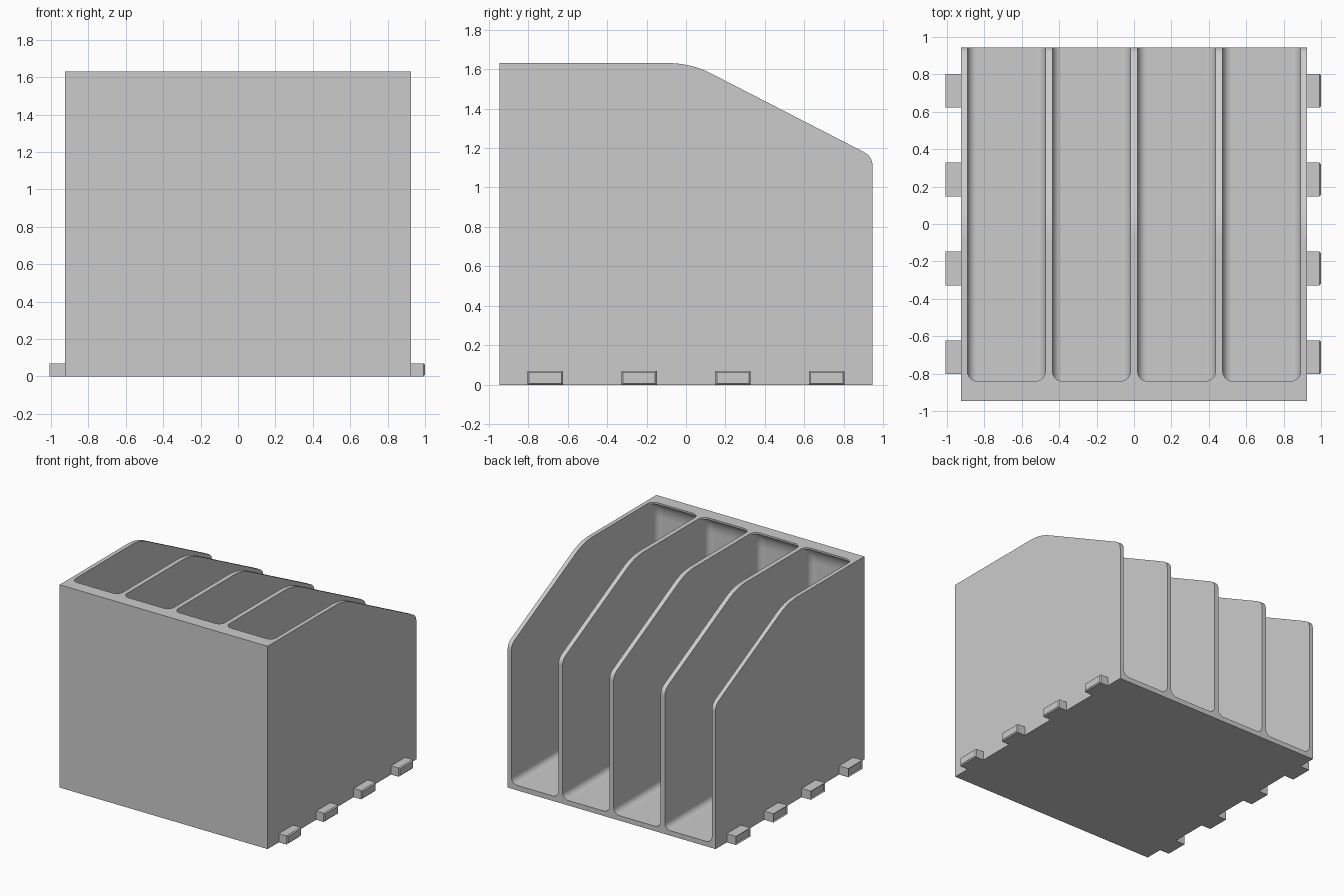
import bpy, bmesh, math
from mathutils import Vector

cube = bpy.data.objects.get("Cube")
if cube:
    bpy.data.objects.remove(cube, do_unlink=True)

GREY = (0.6, 0.6, 0.6, 1)
grey = bpy.data.materials.new("light grey plastic")
grey.use_nodes = True
grey.diffuse_color = GREY
grey.node_tree.nodes["Principled BSDF"].inputs["Base Color"].default_value = GREY

HALF_X, HALF_Y, HEIGHT = 0.925, 0.945, 1.63
SLOT_HALF, PITCH, WALL, FLOOR = 0.209, 0.455, 0.035, 0.04
LIP, FILLET, STEPS = 0.07, 0.05, 6


def finish(bm, name):
    bmesh.ops.recalc_face_normals(bm, faces=bm.faces)
    mesh = bpy.data.meshes.new(name)
    bm.to_mesh(mesh)
    bm.free()
    mesh.materials.append(grey)
    obj = bpy.data.objects.new(name, mesh)
    bpy.context.collection.objects.link(obj)
    return obj


def rounded(before, corner, after, length):
    """Points of a soft curve that replaces a profile corner."""
    a = corner + (before - corner).normalized() * length
    b = corner + (after - corner).normalized() * length
    ts = [k / 8 for k in range(9)]
    return [a * (1 - t) ** 2 + corner * 2 * t * (1 - t) + b * t * t for t in ts]


def loft(bm, loops):
    """Skin a stack of equal-length loops and cap both ends."""
    rings = [[bm.verts.new(p) for p in loop] for loop in loops]
    n = len(rings[0])
    for low, high in zip(rings, rings[1:]):
        for i in range(n):
            j = (i + 1) % n
            bm.faces.new((low[i], low[j], high[j], high[i]))
    bm.faces.new(rings[0][::-1])
    bm.faces.new(rings[-1])


def slot_loop(cx, front, inset, z):
    """Plan of one slot: round corners at the front, running out at the back."""
    half, y0, r = SLOT_HALF - inset, front + inset, FILLET + 0.004 - inset
    pts = [(cx + half, 1.1, z)]
    for side, start in ((1, 0), (-1, 90)):
        for k in range(STEPS + 1):
            a = math.radians(start + 90 * k / STEPS)
            pts.append((cx + side * (half - r) + r * math.cos(a),
                        y0 + r - r * math.sin(a), z))
    pts.append((cx - half, 1.1, z))
    return pts


# Side profile of the holder, extruded across its width
slope_top, slope_end = Vector((0.025, HEIGHT)), Vector((HALF_Y, 1.157))
back_foot, front_top = Vector((HALF_Y, 0)), Vector((-HALF_Y, HEIGHT))
profile = [Vector((-HALF_Y, 0)), front_top]
profile += rounded(front_top, slope_top, slope_end, 0.115)
profile += rounded(slope_top, slope_end, back_foot, 0.05)
profile.append(back_foot)
bm = bmesh.new()
loft(bm, [[(x, p.x, p.y) for p in profile] for x in (-HALF_X, HALF_X)])
holder = finish(bm, "holder_body")

# Four slots with filleted floors and a lip overhanging the front wall
bm = bmesh.new()
front = -HALF_Y + WALL
angles = [math.pi / 2 * k / STEPS for k in range(STEPS + 1)]
for i in range(4):
    cx = (i - 1.5) * PITCH
    loops = [slot_loop(cx, front, FILLET * (1 - math.sin(a)),
                       FLOOR + FILLET * (1 - math.cos(a))) for a in angles]
    loops += [slot_loop(cx, front + LIP * (1 - math.cos(a)), 0,
                        HEIGHT - 0.15 + 0.135 * math.sin(a)) for a in angles]
    loops.append(slot_loop(cx, front + LIP, 0, HEIGHT + 0.1))
    loft(bm, loops)
cutter = finish(bm, "slot_cutter")
cutter.hide_render = True

cut = holder.modifiers.new("slots", "BOOLEAN")
cut.operation = "DIFFERENCE"
cut.solver = "EXACT"
cut.object = cutter
bpy.context.view_layer.objects.active = holder
holder.select_set(True)
bpy.ops.object.modifier_apply(modifier=cut.name)
bpy.data.objects.remove(cutter, do_unlink=True)
bpy.ops.object.shade_smooth_by_angle(angle=math.radians(25))
normals = holder.modifiers.new("clean shading", "WEIGHTED_NORMAL")
normals.keep_sharp = True

# Foot tabs along both sides, chamfered on the outer face
for side, label in ((1, "left"), (-1, "right")):
    for n, y in enumerate((-0.713, -0.238, 0.238, 0.713), 1):
        bm = bmesh.new()
        bmesh.ops.create_cube(bm, size=1)
        for v in bm.verts:
            v.co = (side * (0.96 + v.co.x * 0.08), y + v.co.y * 0.18, 0.035 + v.co.z * 0.07)
        outer = [e for e in bm.edges if all(abs(v.co.x) > 0.99 for v in e.verts)]
        bmesh.ops.bevel(bm, geom=outer, offset=0.008, segments=1, affect="EDGES")
        finish(bm, f"{label}_tab_{n}")
